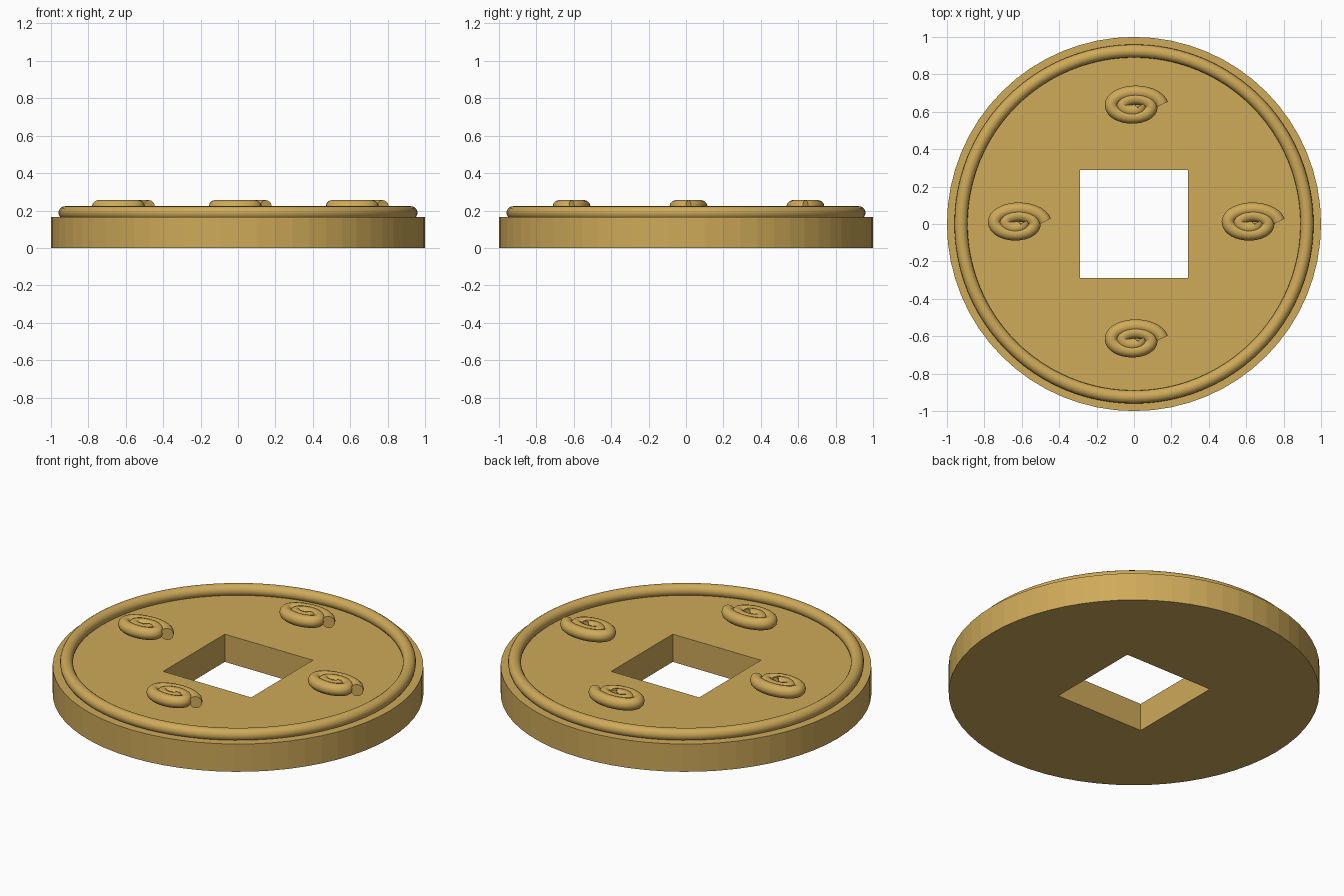
import bpy, math

if "Cube" in bpy.data.objects:
    bpy.data.objects.remove(bpy.data.objects["Cube"])

gold = bpy.data.materials.new("gold")
gold.diffuse_color = (0.62, 0.40, 0.10, 1)
gold.use_nodes = True
gold.node_tree.nodes["Principled BSDF"].inputs["Base Color"].default_value = gold.diffuse_color

TOP = 0.165

# Coin body with a square hole
bpy.ops.mesh.primitive_cylinder_add(vertices=64, radius=1, depth=TOP, location=(0, 0, TOP / 2))
body = bpy.context.object
body.name = "coin_body"
body.data.materials.append(gold)

bpy.ops.mesh.primitive_cube_add(size=1, location=(0, 0, TOP / 2))
cutter = bpy.context.object
cutter.name = "hole_cutter"
cutter.scale = (0.58, 0.58, 1)
hole = body.modifiers.new("square_hole", 'BOOLEAN')
hole.object = cutter
hole.operation = 'DIFFERENCE'
hole.solver = 'EXACT'
bpy.context.view_layer.objects.active = body
bpy.ops.object.modifier_apply(modifier=hole.name)
bpy.data.objects.remove(cutter, do_unlink=True)

# Raised rim
bpy.ops.mesh.primitive_torus_add(major_radius=0.925, minor_radius=0.035,
                                 major_segments=96, minor_segments=16, location=(0, 0, 0.188))
rim = bpy.context.object
rim.name = "raised_rim"
rim.data.materials.append(gold)
bpy.ops.object.shade_smooth()


# Flattened two-turn scroll, growing from the centre to an open end at +x
def scroll(name, x, y):
    cu = bpy.data.curves.new(name, 'CURVE')
    cu.dimensions = '3D'
    cu.bevel_depth = 0.035
    cu.bevel_resolution = 4
    cu.use_fill_caps = True
    n = 64
    sp = cu.splines.new('POLY')
    sp.points.add(n)
    for i, p in enumerate(sp.points):
        t = i / n
        a = 0.1 - 4 * math.pi * (1 - t)
        a = -a + 0.2                      # runs clockwise outwards
        r = 0.03 + 0.12 * t
        p.co = (r * math.cos(a), 0.55 * r * math.sin(a) + 0.005, 0, 1)
    sp.use_smooth = True
    ob = bpy.data.objects.new(name, cu)
    ob.location = (x, y, 0.221)
    cu.materials.append(gold)
    bpy.context.collection.objects.link(ob)


for label, x, y in (("right", 1, 0), ("back", 0, 1), ("left", -1, 0), ("front", 0, -1)):
    scroll("scroll_" + label, 0.625 * x, 0.625 * y)
